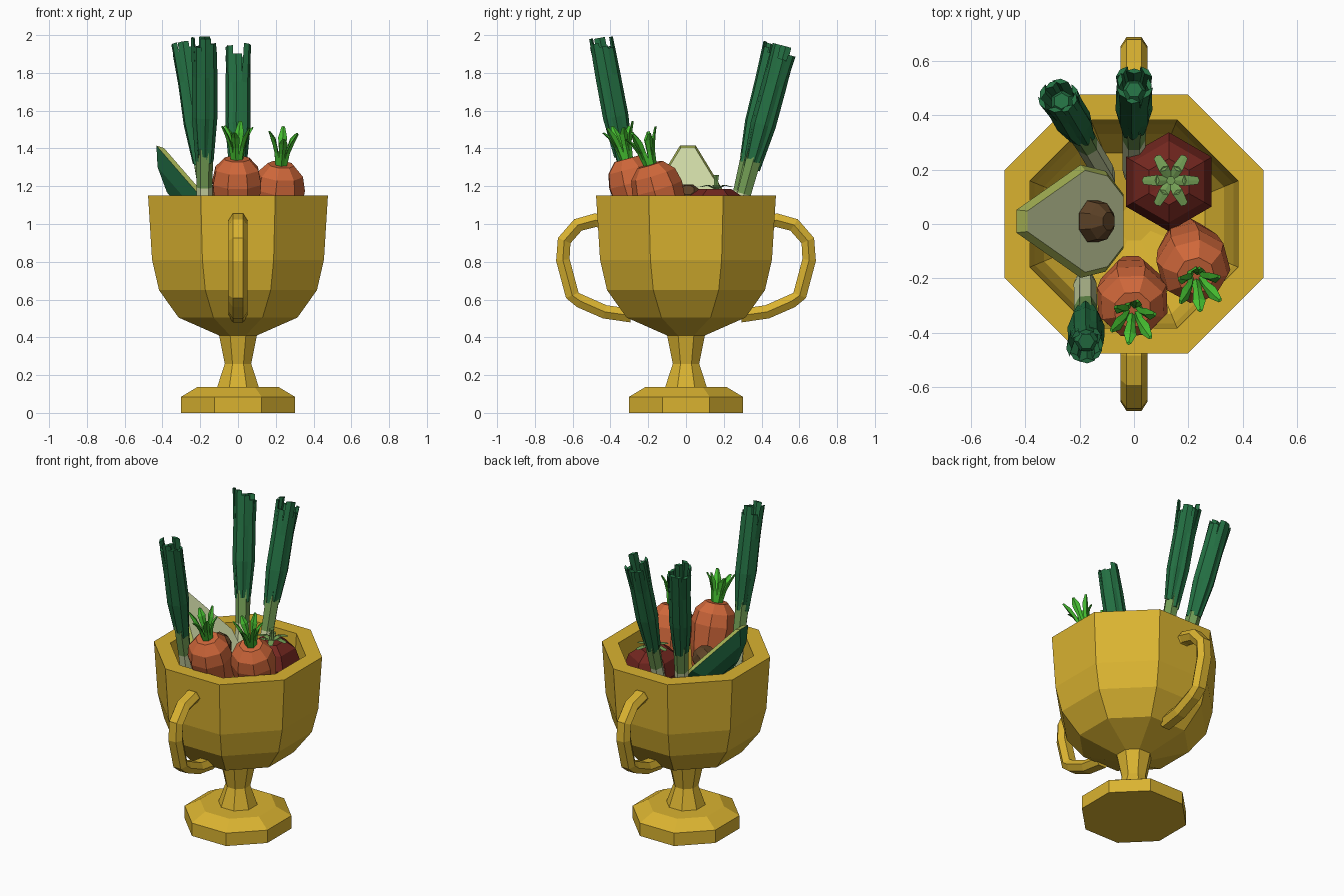
import bpy, bmesh, math, random
from mathutils import Vector, Matrix

if "Cube" in bpy.data.objects:
    bpy.data.objects.remove(bpy.data.objects["Cube"])

random.seed(4)

def mat(name, r, g, b):
    m = bpy.data.materials.new(name)
    m.diffuse_color = (r, g, b, 1)
    m.use_nodes = True
    m.node_tree.nodes["Principled BSDF"].inputs["Base Color"].default_value = m.diffuse_color
    return m

GOLD = mat("gold", .70, .45, .03)
ORANGE = mat("carrot orange", .62, .135, .042)
BRIGHT = mat("bright green", .06, .52, .03)
DARK = mat("leek dark green", .017, .16, .055)
MID = mat("stalk green", .17, .34, .09)
FLESH = mat("pale flesh", .62, .69, .38)
LIME = mat("lime flesh", .38, .45, .09)
SKIN = mat("avocado skin", .013, .13, .05)
BROWN = mat("pit brown", .11, .055, .02)
RED = mat("dark red", .17, .02, .014)

def loft(bm, rings, mi=0):
    """Skin a list of equal-sized point rings, capped at both ends."""
    vs = [[bm.verts.new(p) for p in ring] for ring in rings]
    n = len(vs[0])
    faces = [bm.faces.new(vs[0]), bm.faces.new(vs[-1])]
    for a, b in zip(vs, vs[1:]):
        for i in range(n):
            j = (i + 1) % n
            faces.append(bm.faces.new((a[i], a[j], b[j], b[i])))
    for f in faces:
        f.material_index = mi
    return faces

def polygon(r, z, n, phase=0):
    return [Vector((r * math.cos(phase + math.tau * i / n),
                    r * math.sin(phase + math.tau * i / n), z)) for i in range(n)]

def lathe(bm, profile, n, phase=0, mi=0):
    return loft(bm, [polygon(r, z, n, phase) for r, z in profile], mi)

def finish(name, bm, mats, matrix=None):
    bmesh.ops.recalc_face_normals(bm, faces=bm.faces)
    me = bpy.data.meshes.new(name)
    bm.to_mesh(me)
    bm.free()
    for m in mats:
        me.materials.append(m)
    ob = bpy.data.objects.new(name, me)
    if matrix:
        ob.matrix_world = matrix
    bpy.context.collection.objects.link(ob)
    return ob

def along(origin, direction):
    """Frame whose local z follows a direction."""
    q = Vector(direction).to_track_quat('Z', 'Y')
    return Matrix.Translation(Vector(origin)) @ q.to_matrix().to_4x4()

def blade(bm, angle, sections, mi=0):
    """Diamond-section leaf from (radius, height, half width, half thickness)."""
    rot = Matrix.Rotation(angle, 3, 'Z')
    loft(bm, [[rot @ Vector(p) for p in ((r + t, 0, z), (r, w, z), (r - t, 0, z), (r, -w, z))]
              for r, z, w, t in sections], mi)

# Octagonal cup, outside then inside (apothem, height)
bm = bmesh.new()
k = 1 / math.cos(math.pi / 8)
cup = [(.302, 0), (.302, .085), (.215, .137), (.11, .137), (.07, .26), (.1, .41),
       (.315, .505), (.418, .65), (.455, .81), (.476, 1.15), (.383, 1.15),
       (.365, .84), (.33, .69), (.26, .6), (.06, .55)]
lathe(bm, [(r * k, z) for r, z in cup], 8, math.pi / 8)
finish("cup", bm, [GOLD])

# Handles, hexagonal section swept along a path in the y-z plane
path = [Vector((0, y, z)) for y, z in
        ((.43, 1.01), (.48, 1.02), (.572, .995), (.645, .912), (.652, .81),
         (.602, .622), (.56, .592), (.43, .535), (.29, .515))]
for side, label in ((1, "back_handle"), (-1, "front_handle")):
    bm = bmesh.new()
    rings = []
    for i, p in enumerate(path):
        t = (path[min(i + 1, len(path) - 1)] - path[max(i - 1, 0)]).normalized()
        out = Vector((0, -t.z, t.y))
        ring = [p + Vector((x, 0, 0)) + out * d for x, d in
                ((.05, 0), (.027, .036), (-.027, .036), (-.05, 0), (-.027, -.036), (.027, -.036))]
        rings.append([Vector((v.x, v.y * side, v.z)) for v in ring])
    loft(bm, rings)
    finish(label, bm, [GOLD])

# Leeks: pale shank, green neck and a bundle of ridged leaves
leeks = [("front_leek", (-.18, -.2, .66), (-.175, -.45, 1.98)),
         ("left_leek", (-.10, .17, .66), (-.28, .475, 1.94)),
         ("back_leek", (0, .17, .66), (0, .52, 1.93))]
for name, a, b in leeks:
    a, b = Vector(a), Vector(b)
    L = (b - a).length
    bm = bmesh.new()
    lathe(bm, [(.035, 0), (.042, .1), (.042, L - .80)], 6, 0, 0)
    lathe(bm, [(.042, L - .80), (.047, L - .58)], 6, 0, 1)
    lathe(bm, [(.045, L - .60), (.052, L - .42), (.045, L - .12), (.03, L - .10)], 6, 0, 2)
    for i in range(8):
        top = L + random.uniform(-.06, .02)
        r = random.uniform(.05, .068)
        blade(bm, math.tau * i / 8 + random.uniform(-.15, .15),
              [(.034, L - .64 + random.uniform(-.03, .03), .02, .014),
               (.052, L - .42, .03, .016),
               (.052, L - .2, .031, .015), (r, top, .029, .010)], 2)
    finish(name, bm, [FLESH, MID, DARK], along(a, b - a))

# Carrots with flaring tops
carrots = [("front_carrot", (-.005, -.315, 1.345), (.01, -.27, 1)),
           ("right_carrot", (.228, -.19, 1.315), (.08, -.30, 1))]
for name, top, axis in carrots:
    bm = bmesh.new()
    lathe(bm, [(.02, -.66), (.075, -.5), (.122, -.28), (.138, -.13), (.122, -.055), (.07, 0)],
          8, math.pi / 8, 0)
    for i in range(6):
        blade(bm, math.tau * i / 6 + .3,
              [(.022, -.01, .018, .012), (.035, .07, .016, .012),
               (.058, .13, .024, .010), (.085, .165 + .02 * (i % 2), .009, .006)], 1)
    finish(name, bm, [ORANGE, BRIGHT], along(top, axis))

# Tomato with a star-shaped calyx and short stem
bm = bmesh.new()
lathe(bm, [(.07, -.15), (.145, -.1), (.182, -.01), (.15, .08), (.085, .125), (.03, .12)],
      6, math.pi / 6)
finish("tomato", bm, [RED], Matrix.Translation((.128, .155, 1.06)))
bm = bmesh.new()
for i in range(6):
    blade(bm, math.tau * i / 6,
          [(.005, .125, .014, .008), (.05, .146, .02, .008), (.1, .135, .014, .006)])
lathe(bm, [(.016, .12), (.012, .17), (.017, .2)], 6)
finish("tomato_calyx", bm, [MID], Matrix.Translation((.135, .16, 1.06)))

# Halved avocado: local x runs tip to base, local z is the cut face normal
u, n = Vector((.655, 0, -.755)), Vector((.755, 0, .655))
frame = Matrix.Translation((-.432, .01, 1.415)) @ Matrix((u, n.cross(u), n)).transposed().to_4x4()
half = [(0, .042), (.36, .208), (.5, .185), (.6, .1)]
outline = half + [(x, -w) for x, w in reversed(half)]

def slice_at(z, s, cx=.36):
    return [Vector((cx + (x - cx) * s, w * s, z)) for x, w in outline]

bm = bmesh.new()
loft(bm, [slice_at(-.12, .38), slice_at(-.07, .75), slice_at(0, 1)], 0)
loft(bm, [slice_at(0, 1), slice_at(.022, .9)], 1)
bm.faces.ensure_lookup_table()
for f in bm.faces:
    if f.calc_center_median().z > .02:
        f.material_index = 2
finish("avocado_half", bm, [SKIN, LIME, FLESH], frame)

# Avocado pit
bm = bmesh.new()
lathe(bm, [(.045, -.05), (.082, 0), (.072, .045), (.035, .078)], 8, math.pi / 8)
finish("avocado_pit", bm, [BROWN], frame @ Matrix.Translation((.40, 0, .025)))
